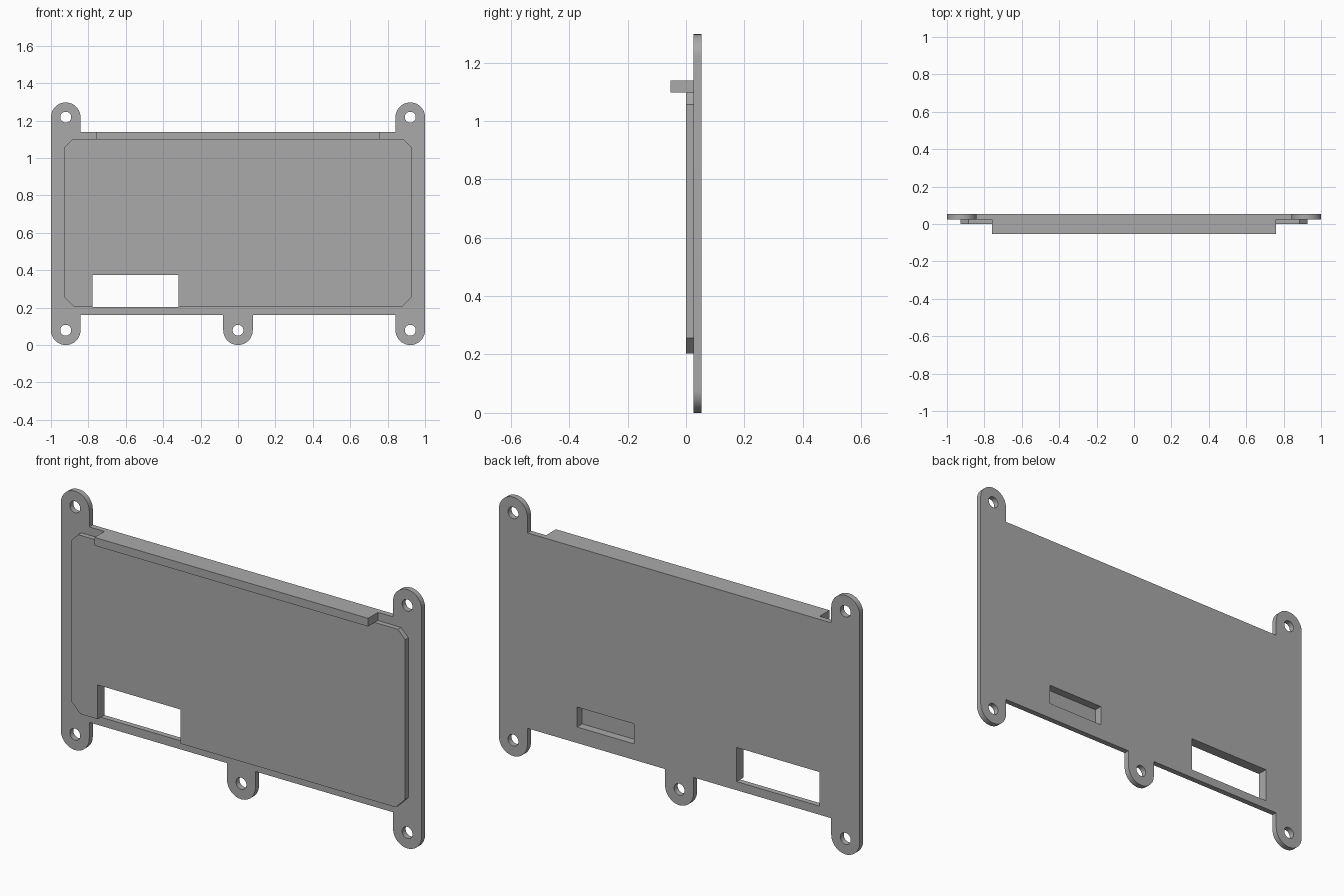
import bpy, bmesh, math

cube = bpy.data.objects.get("Cube")
if cube:
    bpy.data.objects.remove(cube, do_unlink=True)

grey = bpy.data.materials.new("plain_grey")
grey.use_nodes = True
COLOR = (0.4, 0.4, 0.4, 1)
grey.diffuse_color = COLOR
grey.node_tree.nodes["Principled BSDF"].inputs["Base Color"].default_value = COLOR

BACK, FACE, FRONT, LIP = 0.053, 0.025, 0.0, -0.053   # depth layers along y
TOP, BOTTOM = 1.139, 0.16                            # main plate edges
R, HOLE = 0.079, 0.029                               # tab and screw hole radii
EAR_X, EAR_TOP, EAR_LOW = 1 - R, 1.297 - R, R
INNER = EAR_X - R


def prism(name, points, y0, y1):
    """Extrude an x-z outline from y0 to y1."""
    bm = bmesh.new()
    face = bm.faces.new([bm.verts.new((x, y0, z)) for x, z in points])
    moved = bmesh.ops.extrude_face_region(bm, geom=[face])["geom"]
    verts = [v for v in moved if isinstance(v, bmesh.types.BMVert)]
    bmesh.ops.translate(bm, verts=verts, vec=(0, y1 - y0, 0))
    bmesh.ops.recalc_face_normals(bm, faces=bm.faces)
    mesh = bpy.data.meshes.new(name)
    bm.to_mesh(mesh)
    bm.free()
    mesh.materials.append(grey)
    obj = bpy.data.objects.new(name, mesh)
    bpy.context.collection.objects.link(obj)
    return obj


def box(name, x0, x1, z0, z1, y0, y1):
    return prism(name, [(x0, z0), (x1, z0), (x1, z1), (x0, z1)], y0, y1)


def arc(cx, cz, r, start, end, steps=24):
    angles = [math.radians(start + (end - start) * i / steps) for i in range(steps + 1)]
    return [(cx + r * math.cos(a), cz + r * math.sin(a)) for a in angles]


def combine(target, tool, operation):
    mod = target.modifiers.new(operation, 'BOOLEAN')
    mod.operation, mod.object, mod.solver = operation, tool, 'EXACT'
    bpy.context.view_layer.objects.active = target
    bpy.ops.object.modifier_apply(modifier=mod.name)
    bpy.data.objects.remove(tool, do_unlink=True)


# Back plate outline: four rounded ears and a middle tab
outline = (arc(-EAR_X, EAR_LOW, R, 180, 360) + [(-INNER, BOTTOM), (-R, BOTTOM)]
           + arc(0, EAR_LOW, R, 180, 360) + [(R, BOTTOM), (INNER, BOTTOM)]
           + arc(EAR_X, EAR_LOW, R, 180, 360) + arc(EAR_X, EAR_TOP, R, 0, 180)
           + [(INNER, TOP), (-INNER, TOP)] + arc(-EAR_X, EAR_TOP, R, 0, 180))
plate = prism("cover_plate", outline, FACE, BACK)

# Raised front panel with clipped corners
W, LOW, HIGH, CUT, CLIP = 0.927, 0.203, 1.098, 0.053, 0.041
half = [(W - CUT, LOW), (W, LOW + CUT), (W, HIGH - CLIP), (W - CLIP, HIGH)]
panel = prism("raised_panel", half + [(-x, z) for x, z in reversed(half)], FRONT, 0.04)

# Window position, open at the lower edge of the panel
WIN_L, WIN_R, WIN_TOP = -0.778, -0.318, 0.374
combine(panel, box("panel_notch", WIN_L, WIN_R, 0.15, WIN_TOP, -0.1, 0.1), 'DIFFERENCE')
combine(plate, panel, 'UNION')

# Ledge along the top edge
combine(plate, box("top_ledge", -0.758, 0.758, HIGH, TOP, LIP, 0.04), 'UNION')

# Window through the plate and shallow pocket in the back
combine(plate, box("window_cutter", WIN_L, WIN_R, LOW, WIN_TOP, -0.1, 0.1), 'DIFFERENCE')
combine(plate, box("pocket_cutter", 0.251, 0.567, 0.24, 0.34, 0.012, 0.1), 'DIFFERENCE')

# Screw holes
for x, z in [(-EAR_X, EAR_LOW), (0, EAR_LOW), (EAR_X, EAR_LOW),
             (-EAR_X, EAR_TOP), (EAR_X, EAR_TOP)]:
    combine(plate, prism("screw_hole", arc(x, z, HOLE, 0, 360, 32)[:-1], -0.1, 0.1),
            'DIFFERENCE')

bpy.ops.object.select_all(action='DESELECT')
plate.select_set(True)
bpy.context.view_layer.objects.active = plate
bpy.ops.object.shade_smooth_by_angle(angle=math.radians(30))
